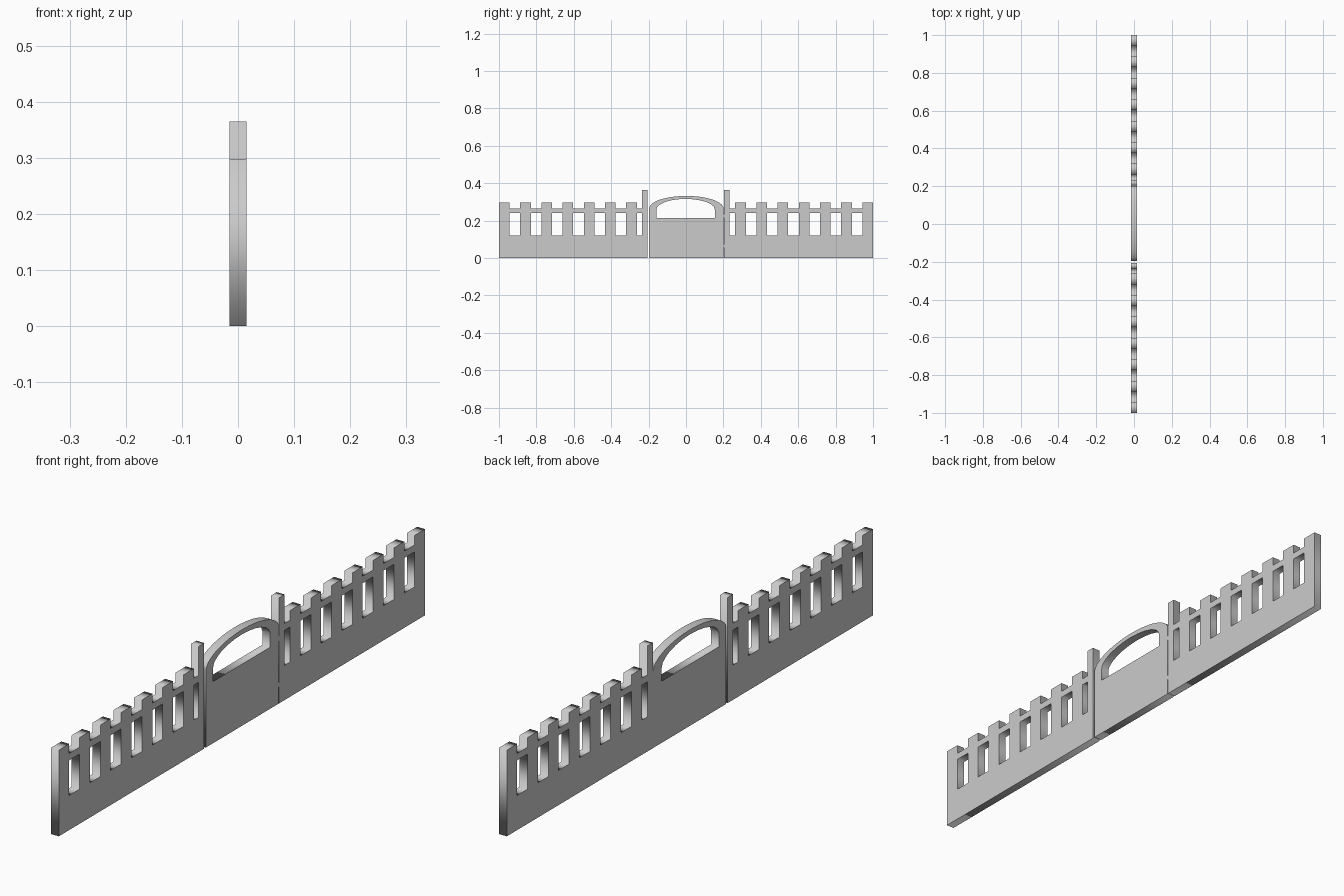
import bpy
from math import pi, cos, sin

if "Cube" in bpy.data.objects:
    bpy.data.objects.remove(bpy.data.objects["Cube"])

T = 0.03        # thickness along x
W = 0.0567      # width of merlons and of the gaps between them
RAIL, TOP, POST = 0.265, 0.298, 0.365


def slab(name, loops):
    """Flat outline (first loop) with holes in the y-z plane, thickened along x."""
    cu = bpy.data.curves.new(name, 'CURVE')
    cu.dimensions = '2D'
    cu.fill_mode = 'BOTH'
    cu.extrude = T / 2
    for pts in loops:
        sp = cu.splines.new('POLY')
        sp.points.add(len(pts) - 1)
        for p, (y, z) in zip(sp.points, pts):
            p.co = (y, z, 0, 1)
        sp.use_cyclic_u = True
    ob = bpy.data.objects.new(name, cu)
    bpy.context.collection.objects.link(ob)
    ob.rotation_euler = (pi / 2, 0, pi / 2)
    bpy.ops.object.select_all(action='DESELECT')
    ob.select_set(True)
    bpy.context.view_layer.objects.active = ob
    bpy.ops.object.convert(target='MESH')
    return ob


def rect(y0, y1, z0, z1):
    return [(y0, z0), (y1, z0), (y1, z1), (y0, z1)]


def arch(y0, y1, z0, spring, rise, n):
    """Rectangle topped by a half ellipse of n segments."""
    c, r = (y0 + y1) / 2, (y1 - y0) / 2
    top = [(c + r * cos(pi * i / n), spring + rise * sin(pi * i / n)) for i in range(n + 1)]
    return [(y0, z0), (y1, z0)] + top


def fence(name, s, inner):
    """One crenellated wing from y = s*1 inwards to the gate post at s*inner."""
    post = inner + 0.03
    outline, holes = [(1, 0)], []
    for k in range(7):
        a = 1 - 2 * W * k
        b = a - W
        c = max(b - W, post)
        outline += [(a, TOP), (b, TOP), (b, RAIL), (c, RAIL)]
        if k < 6:
            outline[-1] = (a - 2 * W, RAIL)
        holes.append(rect(c, b, 0.12, 0.241))
    outline += [(post, POST), (inner, POST), (inner, 0)]
    return slab(name, [[(s * y, z) for y, z in lp] for lp in [outline] + holes])


# Two fence wings with gate posts
fence("fence_left", -1, 0.206)
fence("fence_right", 1, 0.203)

# Arched gate with its window
slab("gate", [arch(-0.197, 0.201, 0, 0.265, 0.067, 20),
              arch(-0.158, 0.154, 0.213, 0.26, 0.056, 12)])

# Small hinges joining the gate to the right post
for i, z in enumerate((0.065, 0.225)):
    slab(f"hinge_{i + 1}", [rect(0.201, 0.203, z - 0.008, z + 0.008)])
